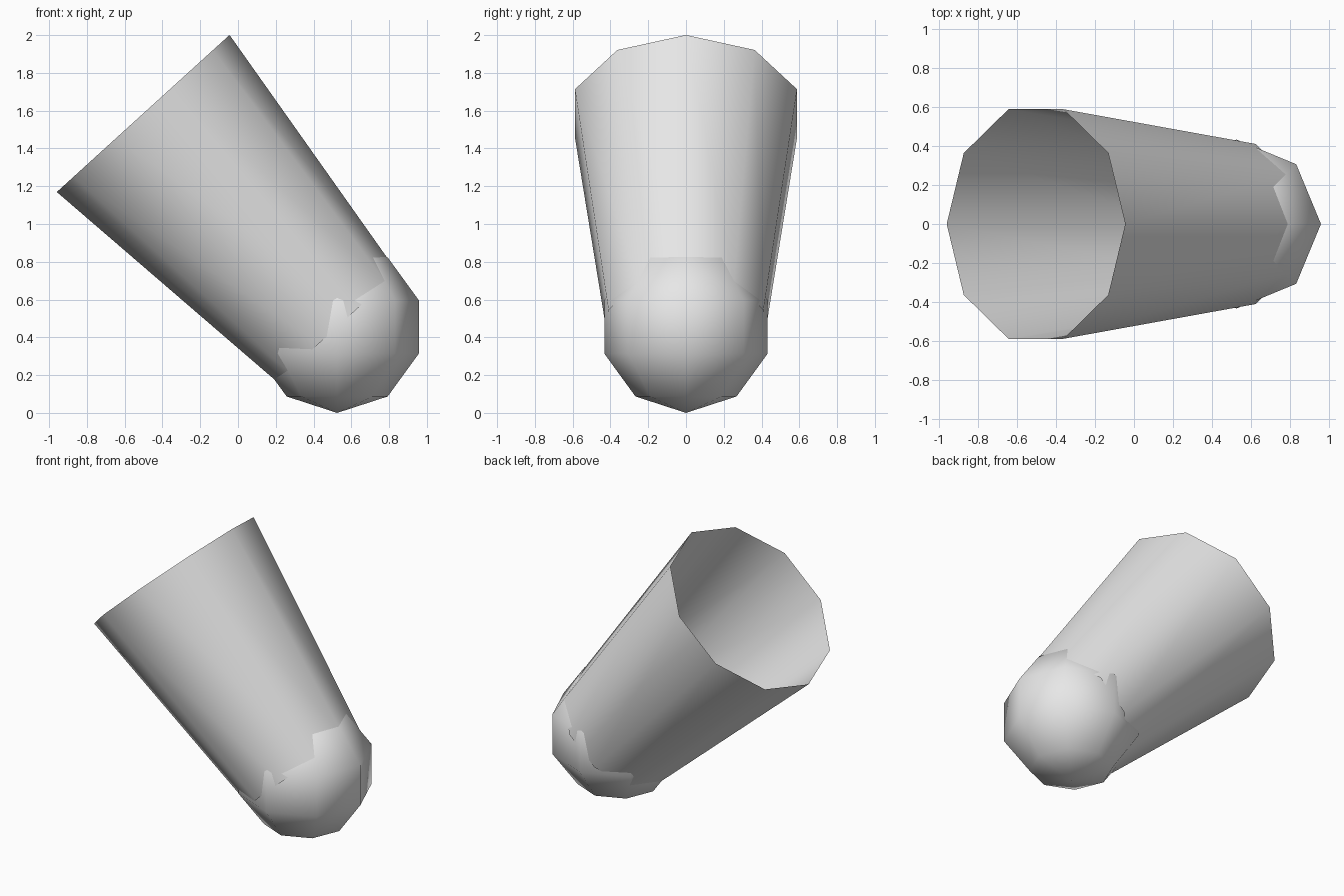
import bpy
import bmesh
from math import pi
from mathutils import Matrix, Vector

cube = bpy.data.objects.get("Cube")
if cube:
    bpy.data.objects.remove(cube, do_unlink=True)

# Single grey finish
grey = bpy.data.materials.new("light_grey")
grey.use_nodes = True
colour = (0.8, 0.8, 0.8, 1)
grey.diffuse_color = colour
grey.node_tree.nodes["Principled BSDF"].inputs["Base Color"].default_value = colour


def add_part(name, bm):
    """Turn a bmesh into a fully smooth-shaded grey object."""
    mesh = bpy.data.meshes.new(name)
    for face in bm.faces:
        face.smooth = True
    bm.to_mesh(mesh)
    bm.free()
    mesh.materials.append(grey)
    obj = bpy.data.objects.new(name, mesh)
    bpy.context.collection.objects.link(obj)
    return obj


joint = Vector((0.525, 0, 0.455))
mouth = Vector((-0.502, 0, 1.585))

# Rounded end: coarse upright ball
bm = bmesh.new()
bmesh.ops.create_uvsphere(bm, u_segments=8, v_segments=5, radius=0.455)
bmesh.ops.translate(bm, verts=bm.verts, vec=joint)
add_part("ball_end", bm)

# Tapered sleeve: ten sides, open at both ends, leaning from ball to mouth
axis = (mouth - joint).normalized()
side = Vector((0, 1, 0))
across = side.cross(axis)
frame = Matrix((across, side, axis)).transposed().to_4x4()
frame.translation = (joint + mouth) / 2

bm = bmesh.new()
bmesh.ops.create_cone(bm, cap_ends=False, segments=10, radius1=0.431,
                      radius2=0.618, depth=(mouth - joint).length)
# Put a corner of the rim at its highest and lowest points
first = min(bm.verts, key=lambda v: abs(v.co.y))
if abs(first.co.y) > 0.01:
    bmesh.ops.rotate(bm, verts=bm.verts, matrix=Matrix.Rotation(pi / 10, 3, "Z"))
bm.transform(frame)
add_part("tapered_sleeve", bm)
